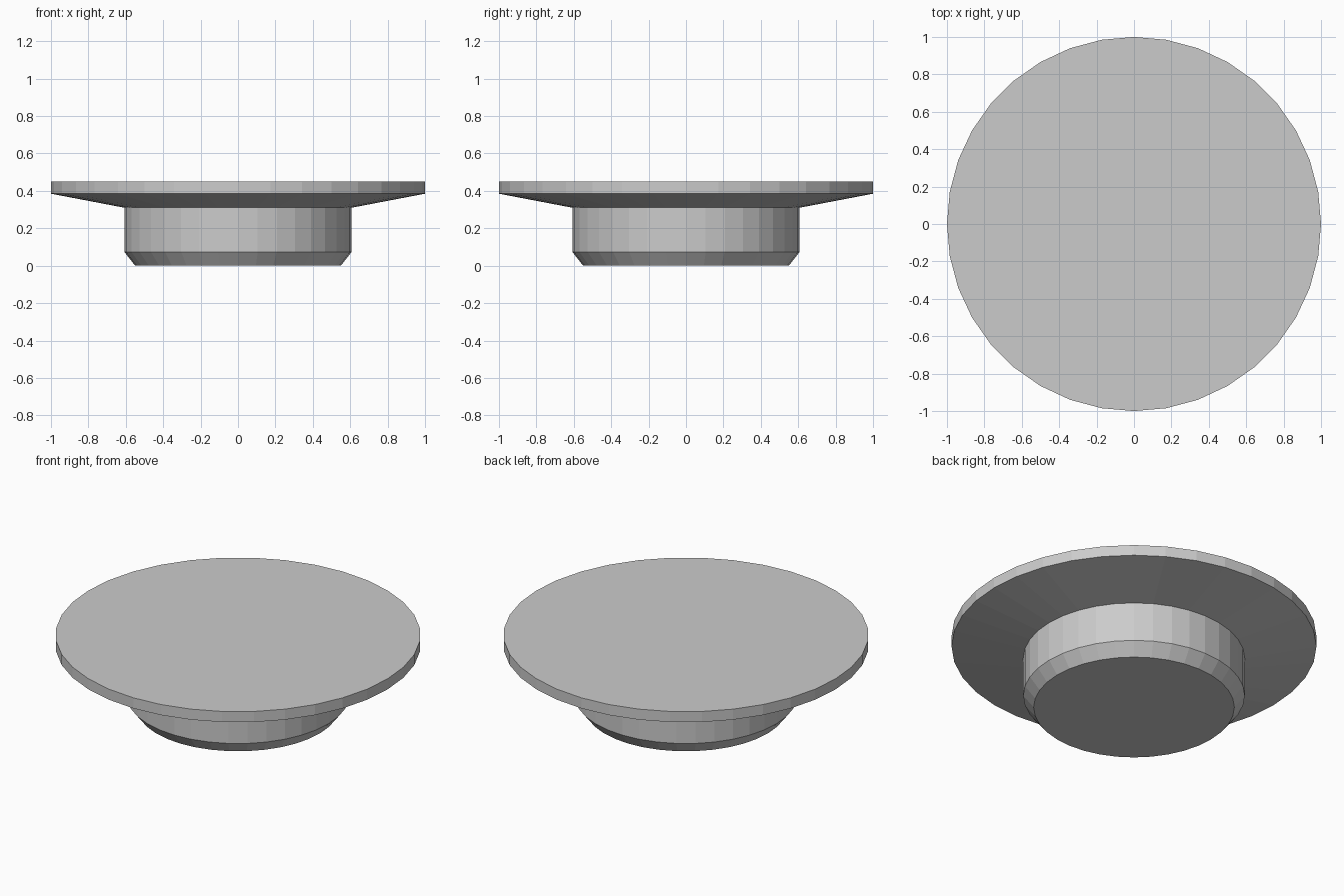
import bpy, bmesh
from math import cos, sin, tau

if "Cube" in bpy.data.objects:
    bpy.data.objects.remove(bpy.data.objects["Cube"])

SIDES = 36


def lathe(name, profile):
    """Closed flat-faced solid of revolution from (radius, z) pairs, bottom to top."""
    bm = bmesh.new()
    rings = [[bm.verts.new((r * cos(tau * i / SIDES), r * sin(tau * i / SIDES), z))
              for i in range(SIDES)] for r, z in profile]
    for low, high in zip(rings, rings[1:]):
        for i in range(SIDES):
            j = (i + 1) % SIDES
            bm.faces.new((low[i], low[j], high[j], high[i]))
    bm.faces.new(rings[0][::-1])
    bm.faces.new(rings[-1])
    mesh = bpy.data.meshes.new(name)
    bm.to_mesh(mesh)
    bm.free()
    obj = bpy.data.objects.new(name, mesh)
    bpy.context.collection.objects.link(obj)
    return obj


# Chamfered foot, straight neck, flared underside and thin rim in one solid
lathe("flanged_disc", [(0.55, 0.0), (0.607, 0.073), (0.607, 0.31),
                       (1.0, 0.385), (1.0, 0.449)])
